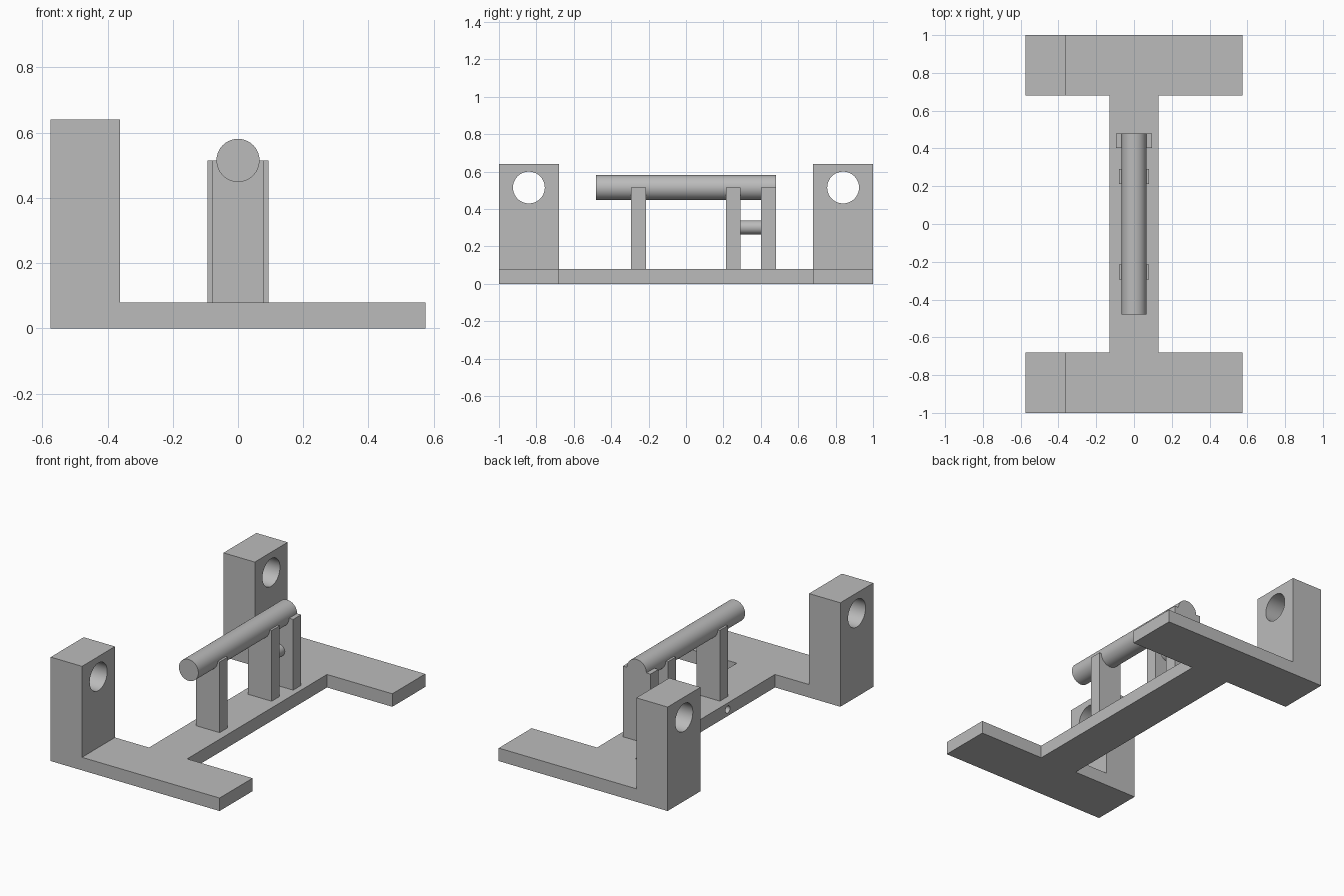
import bpy, bmesh, math
from mathutils import Matrix, Vector

if "Cube" in bpy.data.objects:
    bpy.data.objects.remove(bpy.data.objects["Cube"])

grey = bpy.data.materials.new("plain grey")
grey.use_nodes = True
grey.diffuse_color = (0.5, 0.5, 0.5, 1)
grey.node_tree.nodes["Principled BSDF"].inputs["Base Color"].default_value = (0.5, 0.5, 0.5, 1)

BASE_TOP = 0.08
AXIS_Z = 0.515
BAR_R = 0.066


def finish(name, bm):
    bmesh.ops.recalc_face_normals(bm, faces=bm.faces)
    mesh = bpy.data.meshes.new(name)
    bm.to_mesh(mesh)
    bm.free()
    mesh.materials.append(grey)
    obj = bpy.data.objects.new(name, mesh)
    bpy.context.collection.objects.link(obj)
    return obj


def prism(name, points, direction):
    """Extrude a flat outline along a direction."""
    bm = bmesh.new()
    face = bm.faces.new([bm.verts.new(p) for p in points])
    result = bmesh.ops.extrude_face_region(bm, geom=[face], use_keep_orig=True)
    verts = [v for v in result["geom"] if isinstance(v, bmesh.types.BMVert)]
    bmesh.ops.translate(bm, verts=verts, vec=direction)
    return finish(name, bm)


def rod(name, start, end, radius):
    start, end = Vector(start), Vector(end)
    span = end - start
    turn = span.to_track_quat("Z", "Y").to_matrix().to_4x4()
    bm = bmesh.new()
    bmesh.ops.create_cone(bm, cap_ends=True, segments=64, radius1=radius, radius2=radius,
                          depth=span.length,
                          matrix=Matrix.Translation((start + end) / 2) @ turn)
    return finish(name, bm)


def smooth(obj):
    bpy.ops.object.select_all(action="DESELECT")
    obj.select_set(True)
    bpy.context.view_layer.objects.active = obj
    bpy.ops.object.shade_smooth_by_angle(angle=math.radians(30))


def combine(target, other, operation):
    """Apply a boolean and discard the helper."""
    bpy.context.view_layer.objects.active = target
    mod = target.modifiers.new(operation, "BOOLEAN")
    mod.operation = operation
    mod.solver = "EXACT"
    mod.object = other
    bpy.ops.object.modifier_apply(modifier=mod.name)
    bpy.data.objects.remove(other)


# I-shaped base plate
W, N, L, F = 0.575, 0.13, 1.0, 0.68
half = [(W, -L), (W, -F), (N, -F), (N, F), (W, F), (W, L)]
outline = half + [(-x, y) for x, y in reversed(half)]
frame = prism("base_frame", [(x, y, 0) for x, y in outline], (0, 0, BASE_TOP))

# Upright end blocks with cross holes, merged into the base
for side in (-1, 1):
    block = prism("end_block", [(-W, side * F, 0), (-0.362, side * F, 0),
                                (-0.362, side * L, 0), (-W, side * L, 0)], (0, 0, 0.64))
    combine(frame, block, "UNION")
    y = side * (F + L) / 2
    combine(frame, rod("hole_cutter", (-0.7, y, AXIS_Z), (-0.2, y, AXIS_Z), 0.085), "DIFFERENCE")

# Small blind hole in the beam side
combine(frame, rod("hole_cutter", (-0.2, -0.22, 0.04), (0, -0.22, 0.04), 0.022), "DIFFERENCE")
smooth(frame)


# Saddle posts cradling the bar
def saddle_post(name, y0, y1, half_width):
    points = [(-half_width, y0, BASE_TOP), (half_width, y0, BASE_TOP),
              (half_width, y0, AXIS_Z)]
    for i in range(33):
        a = math.pi * i / 32
        points.append((BAR_R * math.cos(a), y0, AXIS_Z - BAR_R * math.sin(a)))
    points.append((-half_width, y0, AXIS_Z))
    smooth(prism(name, points, (0, y1 - y0, 0)))


saddle_post("front_post", -0.293, -0.215, 0.08)
saddle_post("middle_post", 0.213, 0.291, 0.08)
saddle_post("rear_post", 0.402, 0.48, 0.094)

# Long bar and the short spacer between the rear posts
smooth(rod("long_bar", (0, -0.48, AXIS_Z), (0, 0.48, AXIS_Z), BAR_R))
smooth(rod("spacer_rod", (0, 0.291, 0.302), (0, 0.402, 0.302), 0.037))
